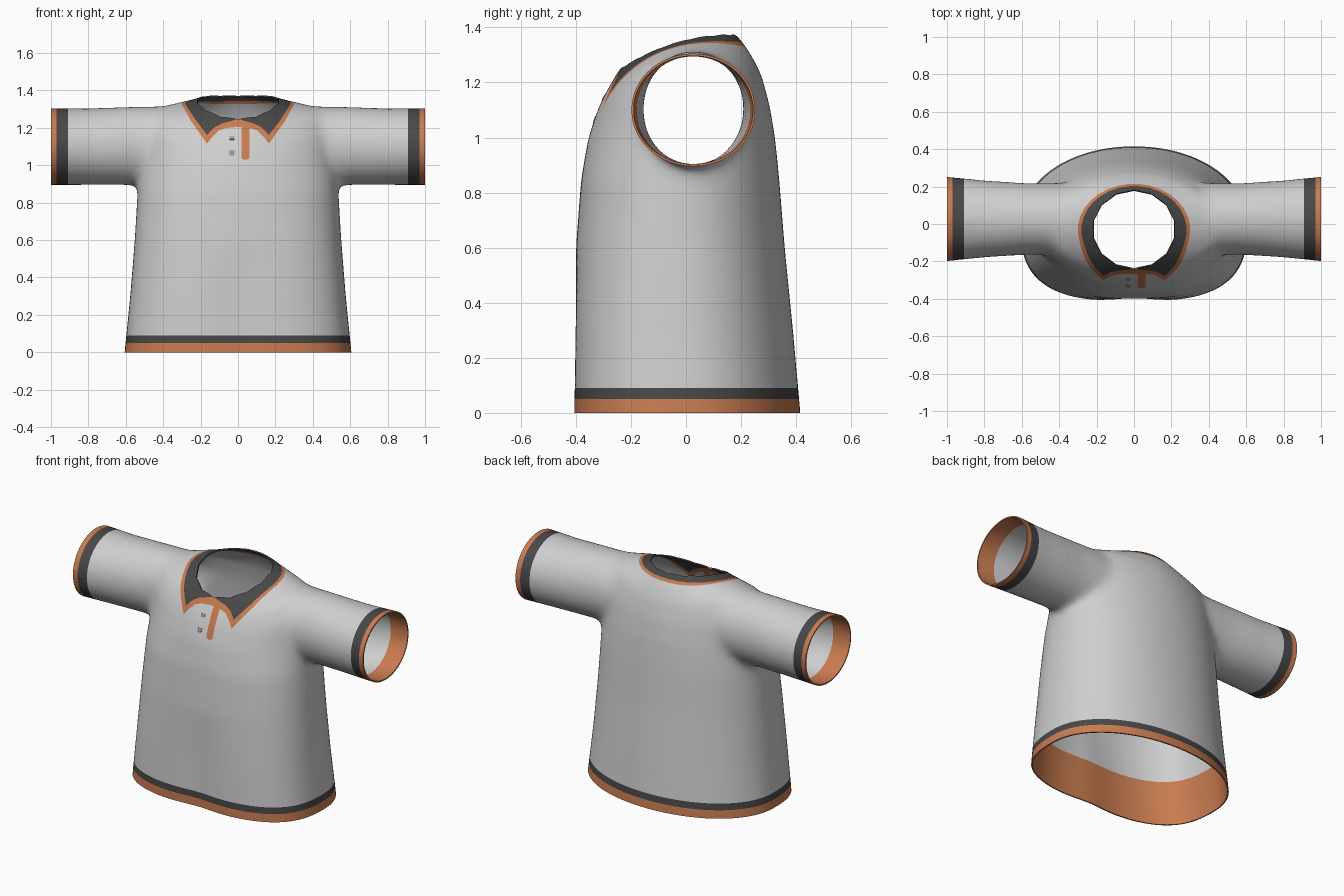
import bpy, bmesh, math
from mathutils import Vector
from mathutils.bvhtree import BVHTree

if "Cube" in bpy.data.objects:
    bpy.data.objects.remove(bpy.data.objects["Cube"])

BODY, ORANGE, DARK, BUTTON = range(4)
mats = []
for name, col in (("light_grey", (.62, .62, .62)), ("copper_orange", (.58, .2, .08)),
                  ("dark_grey", (.065, .065, .065)), ("button_grey", (.28, .28, .28))):
    m = bpy.data.materials.new(name)
    m.diffuse_color = (*col, 1)
    m.use_nodes = True
    m.node_tree.nodes["Principled BSDF"].inputs["Base Color"].default_value = m.diffuse_color
    mats.append(m)


def loft(bm, rings):
    """Closed tube through rings of points."""
    rows = [[bm.verts.new(p) for p in r] for r in rings]
    n = len(rows[0])
    for a, b in zip(rows, rows[1:]):
        for i in range(n):
            bm.faces.new((a[i], a[(i + 1) % n], b[(i + 1) % n], b[i]))
    bm.faces.new(rows[0])
    bm.faces.new(rows[-1])


def torso_ring(zf, zs, zb, hx, yf, yb, ef, eb, dent=0, n=64):
    """Superellipse with own height and fullness at front and back."""
    pts = []
    for i in range(n):
        t = 2 * math.pi * i / n
        c, s = math.cos(t), math.sin(t)
        e = ef if s < 0 else eb
        x = math.copysign(abs(c) ** (2 / e), c) * hx
        k = math.copysign(abs(s) ** (2 / e), s)
        z = zs + (zb - zf) / 2 * k - (zs - (zb + zf) / 2) * k * k
        y = (yf + yb) / 2 + (yb - yf) / 2 * k
        if s < 0:
            y += dent * math.exp(-(x / .13) ** 2)
        pts.append((x, y, z))
    return pts


# Solid body: torso plus two sleeves, fused and softened
bm = bmesh.new()
loft(bm, [torso_ring(*r) for r in (
    (-.15, -.15, -.15, .62, -.414, .425, 2.9, 2.05, .02),
    (0, 0, 0, .607, -.414, .416, 2.9, 2.05, .02),
    (.3, .3, .3, .577, -.409, .389, 2.8, 2.05, .015),
    (.6, .6, .6, .553, -.40, .359, 2.6, 2.1),
    (.85, .85, .85, .538, -.381, .339, 2.4, 2.1),
    (1.0, 1.02, 1.0, .53, -.355, .324, 2.1, 2),
    (1.1, 1.2, 1.12, .53, -.322, .304, 1.9, 1.85),
    (1.16, 1.297, 1.23, .47, -.294, .274, 1.8, 1.8),
    (1.2, 1.329, 1.3, .33, -.27, .238, 1.9, 1.9),
    (1.25, 1.345, 1.375, .22, -.243, .187, 2, 2),
    (1.42, 1.43, 1.45, .03, -.06, .02, 2, 2))])
for side in (-1, 1):
    rings = []
    for x, hy, hz, zc in ((.2, .2, .215, 1.09), (.4, .194, .212, 1.105), (.55, .191, .211, 1.104),
                          (.8, .207, .206, 1.099), (1.0, .228, .207, 1.1), (1.15, .242, .207, 1.1)):
        rings.append([(side * x, .027 + hy * math.cos(i * math.pi / 16),
                       zc + hz * math.sin(i * math.pi / 16)) for i in range(32)])
    loft(bm, rings)
bmesh.ops.recalc_face_normals(bm, faces=bm.faces)
me = bpy.data.meshes.new("fused")
bm.to_mesh(me)
bm.free()
tmp = bpy.data.objects.new("fused", me)
bpy.context.collection.objects.link(tmp)
rm = tmp.modifiers.new("remesh", 'REMESH')
rm.mode = 'VOXEL'
rm.voxel_size = .015
sm = tmp.modifiers.new("smooth", 'SMOOTH')
sm.factor = .5
sm.iterations = 36
fused = bpy.data.meshes.new_from_object(tmp.evaluated_get(bpy.context.evaluated_depsgraph_get()))
bpy.data.objects.remove(tmp)
bm = bmesh.new()
bm.from_mesh(fused)


def cut(co, no, keep=lambda c: True, clear=False):
    faces = [f for f in bm.faces if keep(f.calc_center_median())]
    geom = set(faces)
    for f in faces:
        geom.update(f.edges)
        geom.update(f.verts)
    bmesh.ops.bisect_plane(bm, geom=list(geom), plane_co=co, plane_no=no,
                           dist=1e-5, clear_outer=clear)


def flat(c, axis):
    return Vector((c.x, c.z if axis == 'y' else c.y))


def cut_outline(poly, axis, region):
    """Cut the outline of a polygon seen along an axis into the cloth."""
    for a, b in zip(poly, poly[1:] + poly[:1]):
        a, b = Vector(a), Vector(b)
        d = b - a

        def near(c):
            if not region(c):
                return False
            p = flat(c, axis)
            t = max(0, min(1, (p - a).dot(d) / d.length_squared))
            return (a + d * t - p).length < .03
        if axis == 'y':
            cut((a.x, 0, a.y), (-d.y, 0, d.x), near)
        else:
            cut((a.x, a.y, 0), (-d.y, d.x, 0), near)


def inside(p, poly):
    r = False
    for (x1, y1), (x2, y2) in zip(poly, poly[1:] + poly[:1]):
        if (y1 > p.y) != (y2 > p.y) and p.x < (x2 - x1) * (p.y - y1) / (y2 - y1) + x1:
            r = not r
    return r


def ellipse(hx, hy, n):
    return [(hx * math.cos(2 * math.pi * (i + .5) / n),
             YC + hy * math.sin(2 * math.pi * (i + .5) / n)) for i in range(n)]


# Open hem and cuffs, cut band lines
CUFF_IN, HEM_IN = .89, .27
cut((0, 0, 0), (0, 0, -1), clear=True)
for s in (-1, 1):
    cut((s, 0, 0), (s, 0, 0), clear=True)
    for x in (.97, .91, CUFF_IN):
        cut((s * x, 0, 0), (1, 0, 0))
for z in (.05, .09, HEM_IN):
    cut((0, 0, z), (0, 0, 1))

# Neck hole
YC = -.03
high = lambda c: c.z > 1.1
hole = ellipse(.222, .212, 14)
cut_outline(hole, 'z', high)
bmesh.ops.delete(bm, geom=[f for f in bm.faces if high(f.calc_center_median())
                           and inside(flat(f.calc_center_median(), 'z'), hole)], context='FACES')

# Collar: pointed lobes in front, ellipse behind, plus a button placket
trim = [(0, 1.45), (.3, 1.45), (.3, 1.325), (.25, 1.235), (.165, 1.115),
        (.14, 1.15), (.105, 1.185), (.06, 1.2), (0, 1.205)]
lobe = [(.015, 1.45), (.28, 1.45), (.28, 1.325), (.225, 1.24), (.165, 1.162),
        (.13, 1.2), (.09, 1.222), (.015, 1.243)]
placket = [(.02, 1.22), (.02, 1.04), (.03, 1.03), (.052, 1.03), (.062, 1.04), (.062, 1.22)]
mirror = lambda poly: [(-x, z) for x, z in poly]
front = lambda c: c.y < YC and c.z > 1
back = lambda c: c.y >= YC and c.z > 1.2
cut((0, YC, 0), (0, 1, 0), lambda c: c.z > 1.2 and abs(c.x) < .4)
front_orange = [trim, mirror(trim), placket]
front_dark = [lobe, mirror(lobe)]
back_orange, back_dark = ellipse(.3, .245, 32), ellipse(.281, .233, 32)
for p in front_orange + front_dark:
    cut_outline(p, 'y', front)
for p in (back_orange, back_dark):
    cut_outline(p, 'z', back)


def colour(c):
    if abs(c.x) > .97 or c.z < .05:
        return ORANGE
    if abs(c.x) > .91 or c.z < .09:
        return DARK
    if front(c):
        p = flat(c, 'y')
        if any(inside(p, q) for q in front_dark):
            return DARK
        if any(inside(p, q) for q in front_orange):
            return ORANGE
    elif back(c):
        p = flat(c, 'z')
        if inside(p, back_dark):
            return DARK
        if inside(p, back_orange):
            return ORANGE
    return BODY


bmesh.ops.remove_doubles(bm, verts=bm.verts, dist=2e-4)
for f in bm.faces:
    f.material_index = colour(f.calc_center_median())
bvh = BVHTree.FromBMesh(bm)
outer_count = len(bm.faces)
shell = bpy.data.meshes.new("shell")
for m in mats[:3]:
    shell.materials.append(m)
bm.to_mesh(shell)
bm.free()

# Cloth thickness, with orange facings inside hem and cuffs
shirt = bpy.data.objects.new("shirt", shell)
bpy.context.collection.objects.link(shirt)
so = shirt.modifiers.new("thickness", 'SOLIDIFY')
so.thickness = .008
so.offset = -1
bpy.context.view_layer.update()
shirt.data = bpy.data.meshes.new_from_object(
    shirt.evaluated_get(bpy.context.evaluated_depsgraph_get()))
shirt.modifiers.clear()
for p in shirt.data.polygons[outer_count:]:
    if abs(p.center.x) > CUFF_IN or p.center.z < HEM_IN:
        p.material_index = ORANGE
bpy.context.view_layer.objects.active = shirt
shirt.select_set(True)
bpy.ops.object.shade_smooth_by_angle(angle=math.radians(40))

# Two small square buttons lying on the chest
for i, z in enumerate((1.065, 1.145)):
    loc, nor, _, _ = bvh.ray_cast(Vector((-.032, -2, z)), Vector((0, 1, 0)))
    me = bpy.data.meshes.new(f"button_{i + 1}")
    b = bmesh.new()
    bmesh.ops.create_cube(b, size=1)
    bmesh.ops.scale(b, vec=(.026, .028 - .008 * i, .004), verts=b.verts)
    b.to_mesh(me)
    b.free()
    me.materials.append(mats[BUTTON])
    ob = bpy.data.objects.new(f"button_{i + 1}", me)
    ob.location = loc
    ob.rotation_euler = nor.to_track_quat('Z', 'Y').to_euler()
    bpy.context.collection.objects.link(ob)
